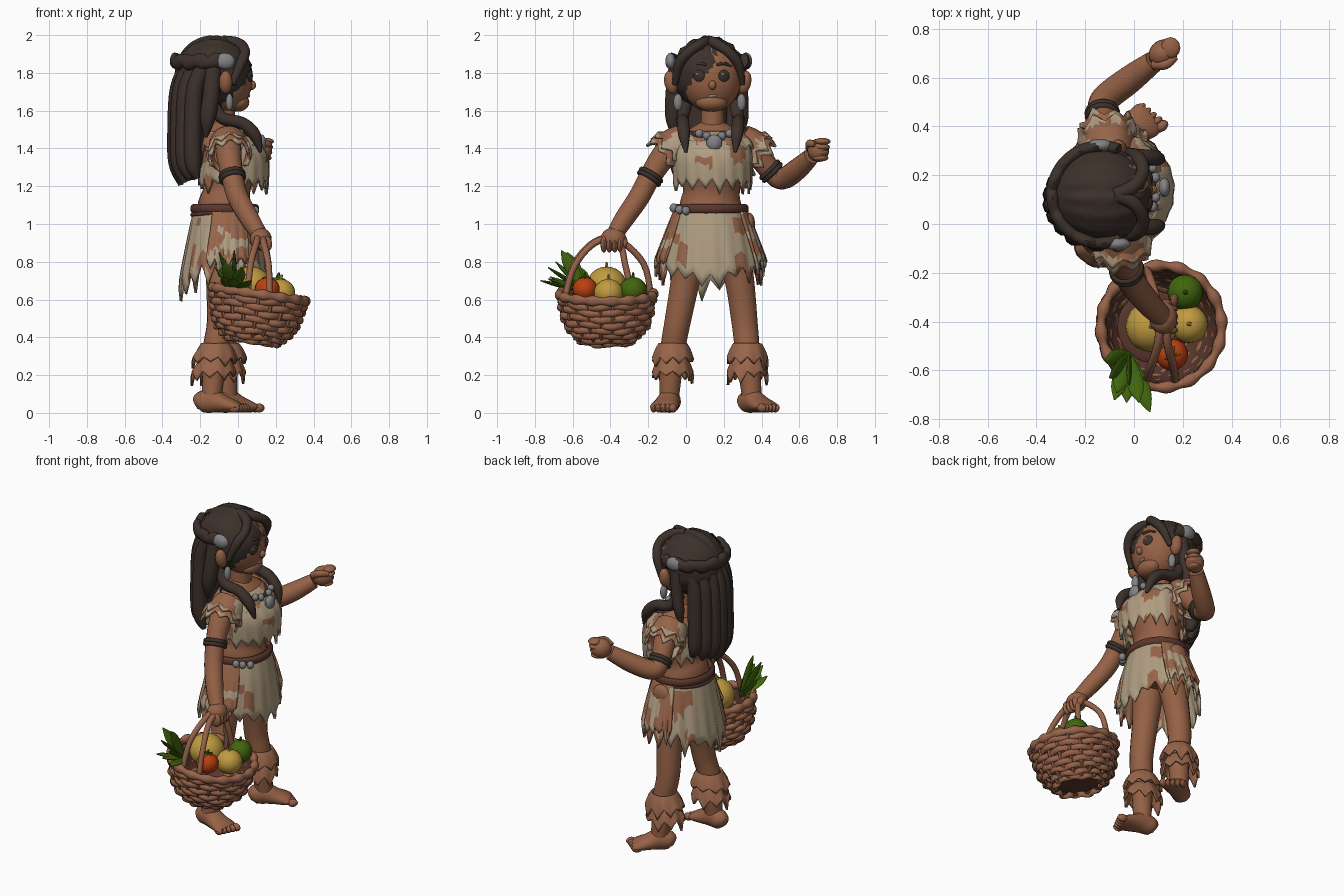
import bpy, bmesh, math, random
from mathutils import Vector, Matrix, noise

if "Cube" in bpy.data.objects:
    bpy.data.objects.remove(bpy.data.objects["Cube"])

random.seed(4)
def material(name, c):
    m = bpy.data.materials.new(name)
    m.diffuse_color = (*c, 1)
    m.use_nodes = True
    m.node_tree.nodes["Principled BSDF"].inputs["Base Color"].default_value = m.diffuse_color
    return m
SKIN = material("brown_skin", (0.30, 0.12, 0.06))
CREAM = material("cream_fur", (0.43, 0.335, 0.22))
TAN = material("tan_hide", (0.31, 0.13, 0.068))
HAIR = material("dark_hair", (0.046, 0.031, 0.024))
STONE = material("grey_stone", (0.225, 0.225, 0.24))
LEATHER = material("dark_leather", (0.10, 0.038, 0.025))
WICKER = material("wicker", (0.31, 0.125, 0.068))
GREEN = material("leaf_green", (0.052, 0.13, 0.004))
YELLOW = material("fruit_yellow", (0.53, 0.33, 0.05))
RED = material("fruit_red", (0.50, 0.05, 0.006))

def finish(name, bm, mats, M=None, angle=50):
    if M is not None:
        bm.transform(M)
    bmesh.ops.recalc_face_normals(bm, faces=bm.faces)
    me = bpy.data.meshes.new(name)
    bm.to_mesh(me)
    bm.free()
    for m in mats:
        me.materials.append(m)
    for p in me.polygons:
        p.use_smooth = True
    me.set_sharp_from_angle(angle=math.radians(angle))
    ob = bpy.data.objects.new(name, me)
    bpy.context.collection.objects.link(ob)
    return ob

def ball(name, c, r, mat, rot=(0, 0, 0), ripple=0, seg=20):
    bm = bmesh.new()
    bmesh.ops.create_uvsphere(bm, u_segments=seg * (3 if ripple else 1), v_segments=seg * (2 if ripple else 1) // 2 + 2, radius=1)
    for v in bm.verts:
        if ripple:
            v.co *= 1 + ripple * (math.sin(16 * math.atan2(v.co.z, v.co.y)) - 1) * math.hypot(v.co.y, v.co.z)
        v.co = Vector((v.co.x * r[0], v.co.y * r[1], v.co.z * r[2]))
    R = Matrix.Rotation(rot[2], 4, 'Z') @ Matrix.Rotation(rot[1], 4, 'Y') @ Matrix.Rotation(rot[0], 4, 'X')
    return finish(name, bm, [mat], Matrix.Translation(c) @ R)

def smooth(keys, k=5):
    """Catmull-Rom through tuples of any length."""
    P = [keys[0]] + list(keys) + [keys[-1]]
    out = []
    for i in range(1, len(P) - 2):
        a, b, c, d = P[i - 1:i + 3]
        for s in range(k):
            t = s / k
            out.append(tuple(0.5 * (2 * q + (r - p) * t + (2 * p - 5 * q + 4 * r - w) * t * t + (3 * q - p - 3 * r + w) * t ** 3)
                             for p, q, r, w in zip(a, b, c, d)))
    return out + [tuple(keys[-1])]

def tube(name, keys, mat, n=14, closed=False, M=None, k=5):
    """Keys are x, y, z, radius[, second radius]."""
    pts = [tuple(q) if len(q) == 5 else (*q, q[3]) for q in keys]
    if not closed:
        pts = smooth(pts, k)
    C = [Vector(p[:3]) for p in pts]
    d = C[-1] - C[0]
    ref = Vector((0, 0, 1)) if closed or math.hypot(d.x, d.y) > abs(d.z) else Vector((1, 0, 0))
    bm, rings, N = bmesh.new(), [], len(C)
    for i, p in enumerate(pts):
        t = (C[(i + 1) % N] - C[i - 1]) if closed else (C[min(i + 1, N - 1)] - C[max(i - 1, 0)])
        t.normalize()
        u = (ref - t * ref.dot(t)).normalized()
        v = t.cross(u)
        rings.append([bm.verts.new(C[i] + u * math.cos(j * math.tau / n) * p[3] + v * math.sin(j * math.tau / n) * p[4]) for j in range(n)])
    for i in range(N if closed else N - 1):
        A, B = rings[i], rings[(i + 1) % N]
        for j in range(n):
            bm.faces.new((A[j], A[(j + 1) % n], B[(j + 1) % n], B[j]))
    if not closed:
        bm.faces.new(rings[0])
        bm.faces.new(rings[-1])
    return finish(name, bm, [mat], M)

def hide(name, keys, teeth, depth, mats, rule=None, arc=(0, math.tau), dip=None, M=None):
    """Ragged fur sheet: keys are x, y, z, rx, ry from top to hem."""
    R, full, n = smooth(keys, 4), arc[1] - arc[0] > 6.28, teeth * 4
    amp = [depth * random.uniform(0.35, 1.2) for _ in range(teeth + 1)]
    bm, grid = bmesh.new(), []
    for i, (x, y, z, rx, ry) in enumerate(R):
        t, row = i / (len(R) - 1), []
        for j in range(n if full else n + 1):
            a = arc[0] + (arc[1] - arc[0]) * j / n
            drop = amp[j // 4] * (0, 0.45, 1, 0.45)[j % 4] + (dip(a) if dip else 0)
            f = 1 + 0.022 * t * math.sin(j * 1.57) * (1 if depth else 0)
            row.append(bm.verts.new((x + rx * f * math.cos(a), y + ry * f * math.sin(a), z - drop * t ** 2)))
        grid.append(row)
    for A, B in zip(grid, grid[1:]):
        for j in range(n):
            q = (j + 1) % len(A)
            f = bm.faces.new((A[j], A[q], B[q], B[j]))
            if rule:
                c = f.calc_center_median()
                f.material_index = int(rule(c, math.atan2(c.y - keys[0][1], c.x - keys[0][0])))
    ob = finish(name, bm, mats, M, 60)
    s = ob.modifiers.new("thickness", 'SOLIDIFY')
    s.thickness, s.offset = 0.014, 0
    return ob

# torso, neck and head
tube("torso", [(-.07, .13, .86, .13, .16), (-.07, .13, 1.08, .145, .165), (-.06, .135, 1.18, .125, .15), (-.05, .14, 1.33, .15, .18),
               (-.07, .14, 1.44, .12, .20), (-.08, .14, 1.51, .075, .11), (-.08, .14, 1.54, .055, .06)], SKIN, 24)
tube("neck", [(-.08, .14, 1.48, .065), (-.075, .14, 1.66, .06)], SKIN)
HC, HR = Vector((-.06, .135, 1.775)), Vector((.138, .16, .185))
ball("head", HC, HR, SKIN, seg=28)
ball("chin", (-.0, .135, 1.645), (.06, .085, .05), SKIN)
ball("nose", (.074, .14, 1.735), (.022, .02, .025), SKIN)
def on_face(dy, z, out=0.0):
    s = 1 - (dy / HR.y) ** 2 - ((z - HC.z) / HR.z) ** 2
    return Vector((HC.x + HR.x * math.sqrt(s) + out, HC.y + dy, z))
ball("mouth", on_face(.005, 1.678, -.001), (.008, .026, .009), STONE, (.12, .4, 0), seg=12)
for s in (-1, 1):
    ball("eye", on_face(s * .066, 1.785, -.003), (.011, .032, .032), HAIR, (0, 0, s * .4))
    ball("eye_glint", on_face(s * .066 - .008, 1.793, .006), (.004, .008, .008), STONE, seg=8)
    tube("eyebrow", [(*on_face(s * d, z, .002), r) for d, z, r in ((.028, 1.842, .007), (.065, 1.85, .009), (.105, 1.835, .005))], HAIR, 8)
    ball("ear", (-.065, .115 + s * .195, 1.75), (.035, .035, .062), SKIN, (s * -.2, 0, 0))
    ball("earring", (-.045, .125 + s * .168, 1.645), (.02, .024, .045), STONE)

# hair: cap, fringe, rolled band, mane and shoulder locks
ball("hair_cap", (-.13, .12, 1.80), (.205, .20, .20), HAIR, ripple=.03)
for s in (-1, 1):
    tube("fringe", [(-.08, .12, 1.968, .03), (.0, .12 + s * .035, 1.957, .03), (.037, .12 + s * .10, 1.915, .027),
                    (.015, .12 + s * .155, 1.85, .028), (-.03, .12 + s * .178, 1.74, .016)], HAIR, 10)
    w = .035 if s > 0 else .045
    tube("side_hair", [(-.13, .115 + s * .16, 1.86, .045), (-.14, .115 + s * .18, 1.7, w), (-.16, .115 + s * .185, 1.56, w * .9), (-.17, .115 + s * .175, 1.46, .01)], HAIR, 10)
    tube("shoulder_lock", [(-.14, .13 + s * .13, 1.64, .035), (-.08, .13 + s * .148, 1.56, .034), (.02, .13 + s * .145, 1.535, .033),
                           (.09, .13 + s * .14, 1.47, .032), (.12, .13 + s * .13, 1.38, .008)], HAIR, 10)
tube("hair_band", [(-.135 + .20 * math.cos(a), .12 + .198 * math.sin(a), 1.86 + .006 * math.sin(a * 12), .038 + .006 * math.sin(a * 16), .026)
                   for a in [1.2 + i * (math.tau - 2.4) / 40 for i in range(41)]], HAIR, 10, k=1)
tube("mane_core", [(-.22, .11, 1.85, .10, .14), (-.24, .10, 1.6, .09, .13), (-.25, .10, 1.35, .07, .12), (-.27, .10, 1.24, .04, .09)], HAIR, 20)
for i in range(8):
    q = (i - 3.5) / 3.5
    x, y = -.308 + .09 * q * q, .10 + .145 * q
    tube("mane_strand", [(x + .05, y + .01, 1.86, .04), (x - .01, y, 1.72, .044), (x - .022, y, 1.5, .046), (x - .02, y, 1.32, .042),
                         (x + .005, y, 1.2 + .04 * abs(q) + .012 * (i % 2), .014)], HAIR, 10)
for x, y in ((-.068, -.082), (-.14, .322)):
    ball("hair_clip", (x, y, 1.862), (.056, .028, .044), STONE, (0, .1, 0), seg=10)

# arms, sleeves and armlets
ARMS = {"right": [(-.05, -.0, 1.44, .065), (-.05, -.10, 1.38, .068), (-.03, -.19, 1.25, .058), (.0, -.25, 1.14, .056), (.06, -.325, 1.03, .052), (.11, -.375, .95, .044)],
        "left": [(-.10, .28, 1.44, .065), (-.11, .37, 1.38, .066), (-.13, .45, 1.28, .058), (-.12, .51, 1.24, .058), (-.02, .59, 1.29, .057), (.08, .665, 1.36, .045)]}
for side, path in ARMS.items():
    tube(side + "_arm", path, SKIN, 16)
    a, b, c = (Vector(path[i][:3]) for i in (0, 1, 2))
    Q = (b - a).normalized().lerp((c - b).normalized(), .25).to_track_quat('-Z', 'X').to_matrix().to_4x4()
    for r, h, m in ((.012, .085, [TAN, CREAM]), (0, .045, [TAN, CREAM])):
        hide(side + "_sleeve", [(0, 0, .05, .072 + r, .072 + r), (0, 0, 0, .085 + r, .085 + r), (0, 0, -h, .118 - r, .118 - r)], 8, .05, m,
             lambda c, w: noise.noise(c * 14) > .22 or c.z < -h - .005, M=Matrix.Translation(a.lerp(b, .4)) @ Q)
    d = Vector(path[2][:3])
    Q = (Vector(path[3][:3]) - b).to_track_quat('Z', 'X').to_matrix().to_4x4()
    for o in (-.01, .01):
        tube(side + "_armlet", [(.06 * math.cos(t * .3142), .06 * math.sin(t * .3142), o, .013) for t in range(20)], HAIR, 8, True,
             Matrix.Translation(d) @ Q)

# hands
ball("left_fist", (.12, .70, 1.39), (.062, .055, .062), SKIN, (0, 0, .6))
ball("right_fist", (.12, -.385, .92), (.058, .068, .06), SKIN)
for i in range(4):
    ball("left_finger", (.15 - .004 * i, .722 - .004 * i, 1.437 - i * .029), (.04, .044, .019), SKIN, seg=12)
    ball("right_finger", (.145, -.435 + i * .029, .893), (.036, .018, .045), SKIN, seg=12)
tube("left_thumb", [(.08, .655, 1.40, .022), (.13, .655, 1.425, .022), (.17, .685, 1.42, .015)], SKIN, 10)
tube("right_thumb", [(.1, -.345, .94, .024), (.135, -.33, .90, .022), (.14, -.345, .865, .014)], SKIN, 10)

# fur top, skirt, side flaps
hide("chest_fur", [(-.05, .14, 1.44, .145, .195), (-.02, .14, 1.36, .175, .205), (-.025, .14, 1.24, .178, .20)], 17, .075, [CREAM, TAN],
     lambda c, w: abs(w) > 1.25 and noise.noise(c * 9) > -.25 or math.hypot(c.y - .27, c.z - 1.37) < .045 or noise.noise(c * 8) > .4)
hide("collar_fur", [(-.08, .14, 1.485, .10, .16), (-.06, .14, 1.45, .145, .205), (-.05, .14, 1.42, .165, .225)], 18, .045, [CREAM, TAN],
     lambda c, w: noise.noise(c * 11) > .0 or abs(w) > 2)
def skirt_rule(c, w):
    return abs(math.cos(w)) < .8 and noise.noise(c * 9) > .05 and c.z < 1.02
hide("skirt", [(-.07, .13, 1.09, .155, .175), (-.07, .13, .96, .19, .22), (-.08, .13, .79, .225, .268)], 18, .10, [CREAM, TAN], skirt_rule,
     dip=lambda a: .055 * math.cos(a) ** 4 + (.03 if math.cos(a) < -.6 else 0))
for s in (-1, 1):
    hide("side_flap", [(-.07, .13, 1.07, .17, .19), (-.07, .13, .96, .205, .235), (-.08, .13, .82, .24, .29)], 5, .085, [TAN, CREAM],
         lambda c, w: noise.noise(c * 11) > .12, arc=(s * 1.45 - .5, s * 1.45 + .5))

# belt and necklace
def hoop(name, c, rx, ry, a, b, mat, tilt=0):
    tube(name, [(c[0] + rx * math.cos(t * math.tau / 40), c[1] + ry * math.sin(t * math.tau / 40), c[2] + tilt * math.cos(t * math.tau / 40), a, b)
                for t in range(40)], mat, 10, True)
hoop("belt", (-.07, .13, 1.08), .165, .185, .026, .018, LEATHER)
hoop("belt_cord", (-.07, .13, 1.065), .172, .19, .011, .011, LEATHER, .015)
for y, z in ((-.035, 1.075), (.0, 1.07), (-.065, 1.085)):
    ball("belt_bead", (.09 - abs(y) * .9, y, z), (.022, .022, .024), STONE, seg=12)
ball("belt_pouch", (-.06, .335, 1.0), (.06, .03, .06), TAN)
hoop("necklace", (-.03, .14, 1.485), .11, .12, .012, .012, HAIR, -.025)
for s in (-2, -1, 1, 2):
    ball("necklace_bead", (.10 - .012 * abs(s), .15 + s * .04, 1.455 + .012 * abs(s)), (.02, .022, .022), STONE, seg=12)
ball("necklace_pendant", (.125, .15, 1.43), (.025, .042, .044), STONE, seg=10)

# legs, feet and ankle furs
LEGS = {"right": ([(-.08, .04, .98, .105), (-.09, -.0, .72, .08), (-.095, -.045, .48, .07), (-.12, -.07, .33, .066), (-.14, -.09, .07, .052)], -.2),
        "left": ([(-.07, .22, .98, .105), (-.08, .28, .72, .08), (-.09, .31, .48, .07), (-.07, .325, .33, .066), (-.055, .35, .07, .052)], .62)}
for side, (path, yaw) in LEGS.items():
    tube(side + "_leg", path, SKIN, 18)
    x, y = path[-1][:2]
    M = Matrix.Translation((x, y, 0)) @ Matrix.Rotation(yaw, 4, 'Z')
    tube(side + "_foot", [(-.085, 0, .045, .03, .03), (-.06, 0, .056, .055, .052), (.0, 0, .064, .064, .058), (.07, 0, .046, .046, .068),
                          (.13, 0, .033, .032, .076), (.155, 0, .028, .02, .066)], SKIN, 16, M=M)
    for i in range(5):
        q = i if side == "left" else 4 - i
        q = 4 - q
        ball(side + "_toe", M @ Vector((.165 - .008 * (4 - q), (-.056 + .028 * i), .026)), (.032, .016 + .006 * (q == 4), .024), SKIN, (0, 0, yaw), seg=12)
    for z, x, y in ((.365, path[3][0], path[3][1]), (.29, path[3][0] - .005, path[3][1])):
        hide(side + "_ankle_fur", [(x, y, z, .07, .07), (x, y, z - .03, .092, .088), (x - .005, y, z - .07, .115, .104)], 9, .065, [TAN])

# woven basket with two-strand handle, slightly tilted
B = Matrix.Translation((.075, -.42, .385)) @ Matrix.Rotation(.15, 4, 'Y')
BOWL = smooth([(.14, 0), (.195, .05), (.225, .11), (.242, .18), (.25, .235)], 2)
hide("basket_lining", [(0, 0, z, r - .012, r - .012) for r, z in BOWL[::-1]], 10, 0, [LEATHER], M=B)
ball("basket_base", B @ Vector((0, 0, .025)), (.15, .15, .015), LEATHER, (0, .15, 0))
for i, (r, z) in enumerate(BOWL[:-1]):
    tube("basket_weave", [((r + .009 * math.sin(11 * a + i * math.pi)) * math.cos(a), (r + .009 * math.sin(11 * a + i * math.pi)) * math.sin(a),
                           z + .005 * math.sin(5 * a + i), .019, .013) for a in [t * math.tau / 88 for t in range(88)]], WICKER, 8, True, B)
for i in range(22):
    a = (i + .5) * math.tau / 22
    tube("basket_stake", [(r * math.cos(a), r * math.sin(a), z, .011) for r, z in BOWL[::2]], WICKER, 6, M=B, k=2)
tube("basket_rim", [(.25 * math.cos(a), .25 * math.sin(a), .245, .025 + .005 * math.sin(16 * a), .022 + .005 * math.sin(16 * a))
                    for a in [t * math.tau / 96 for t in range(96)]], WICKER, 10, True, B)
for x, y in ((-.06, .235), (.06, .14)):
    tube("basket_handle", [(x, -.225, .22, .017), (x * .8 - .02, -.17, .40, .017), (x * .3 - .035, -.06, .52, .018), (x * .3 - .035, .06, .53, .018),
                           (x * .8 - .02, y - .04, .40, .017), (x, y, .22, .017)], WICKER, 10, M=B)

# fruit and leaves
for n, c, r, m in (("melon", (.07, -.42, .675), .105, YELLOW), ("yellow_fruit", (.225, -.41, .635), .078, YELLOW),
                   ("green_fruit", (.21, -.28, .65), .073, GREEN), ("tomato", (.155, -.535, .655), .066, RED)):
    ball(n, c, (r, r, r * .95), m)
    top = Vector(c) + Vector((0, 0, r * .93))
    tube(n + "_stem", [(*top, .01), (*(top + Vector((.008, 0, .025))), .006)], YELLOW if m == YELLOW else GREEN, 6)
for i in range(5):
    a = i * math.tau / 5
    ball("tomato_sepal", (.155 + .017 * math.cos(a), -.535 + .017 * math.sin(a), .717), (.02, .006, .004), GREEN, (0, .2, a), seg=8)
for x, y, z in ((.065, -.77, .70), (-.03, -.73, .71), (-.07, -.69, .80), (-.10, -.63, .85), (-.02, -.66, .86), (.02, -.73, .77), (-.12, -.56, .77), (-.08, -.72, .72)):
    o = Vector((-.02, -.53, .64))
    d = Vector((x, y, z)) - o
    m1, m2 = o + d * .45, o + d * .75
    tube("leaf", [(*o, .008, .008), (*m1, .012, .032), (*m2, .01, .03), (x, y, z, .003, .003)], GREEN, 8)
